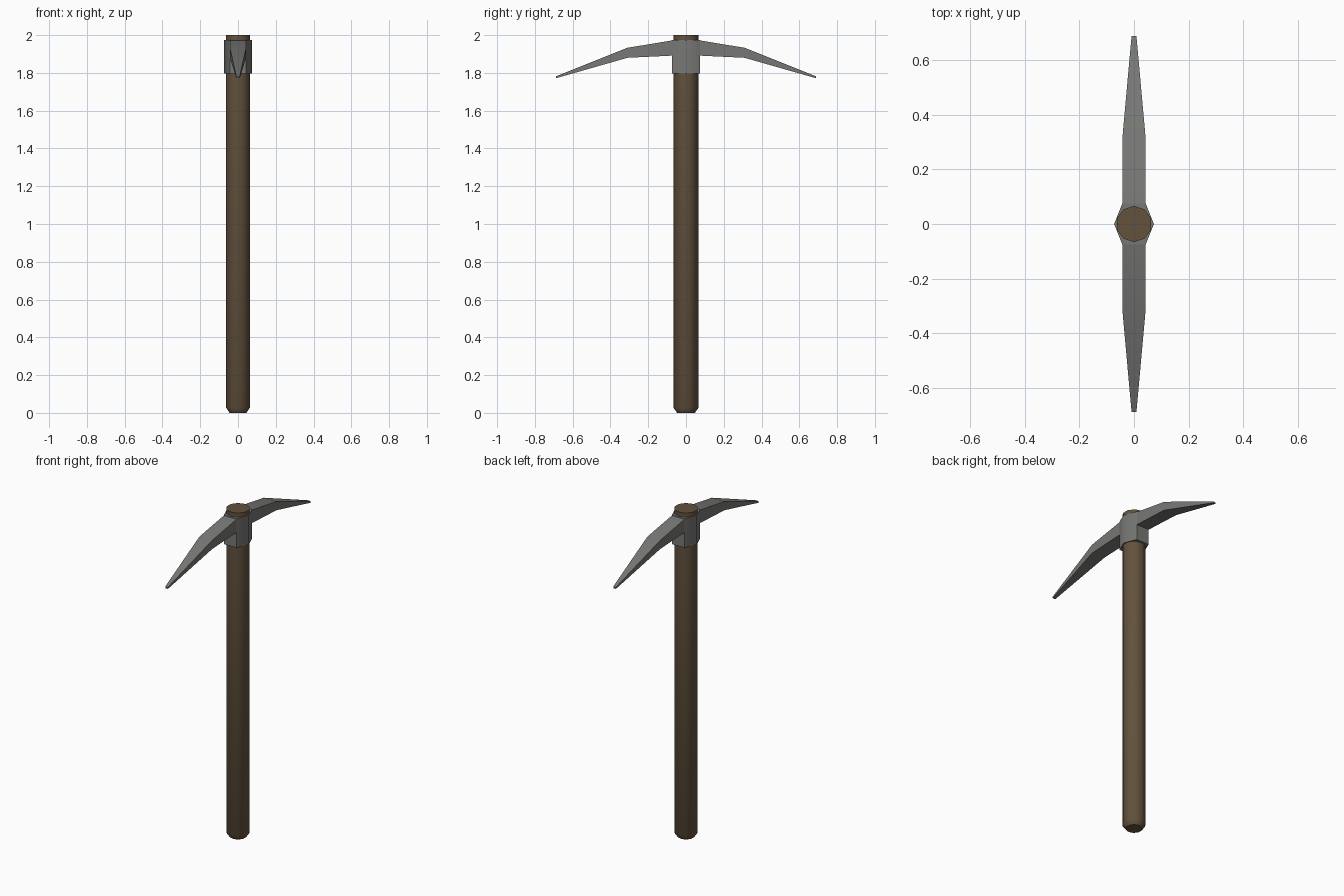
import bpy, bmesh, math

if "Cube" in bpy.data.objects:
    bpy.data.objects.remove(bpy.data.objects["Cube"])


def material(name, rgb):
    m = bpy.data.materials.new(name)
    m.diffuse_color = (*rgb, 1)
    m.use_nodes = True
    m.node_tree.nodes["Principled BSDF"].inputs["Base Color"].default_value = m.diffuse_color
    return m


wood = material("dark_wood", (0.125, 0.085, 0.047))
iron = material("grey_iron", (0.185, 0.19, 0.178))


def loft(name, rings, mat, angle=45):
    """Skin a list of equal-length point rings and cap both ends."""
    bm = bmesh.new()
    loops = [[bm.verts.new(p) for p in ring] for ring in rings]
    n = len(loops[0])
    for a, b in zip(loops, loops[1:]):
        for i in range(n):
            j = (i + 1) % n
            bm.faces.new((a[i], a[j], b[j], b[i]))
    bm.faces.new(loops[0])
    bm.faces.new(loops[-1])
    bmesh.ops.recalc_face_normals(bm, faces=bm.faces[:])
    me = bpy.data.meshes.new(name)
    bm.to_mesh(me)
    bm.free()
    ob = bpy.data.objects.new(name, me)
    bpy.context.collection.objects.link(ob)
    me.materials.append(mat)
    bpy.ops.object.select_all(action='DESELECT')
    ob.select_set(True)
    bpy.context.view_layer.objects.active = ob
    bpy.ops.object.shade_smooth_by_angle(angle=math.radians(angle))
    return ob


# handle: ten-sided shaft with a chamfered foot
def decagon(r, z):
    return [(r * math.sin(math.tau * i / 10), r * math.cos(math.tau * i / 10), z)
            for i in range(10)]


loft("handle", [decagon(r, z) for r, z in
                ((0.047, 0), (0.066, 0.027), (0.066, 2.0))], wood)

# collar: six-sided socket around the top of the handle
hexagon = [(0.073, 0), (0.043, 0.075), (-0.043, 0.075),
           (-0.073, 0), (-0.043, -0.075), (0.043, -0.075)]
loft("collar", [[(x, y, z) for x, y in hexagon] for z in (1.797, 1.975)], iron)

# pick arms: distance out, half width, bottom height, top height
sections = [(0.06, 0.043, 1.892, 1.974), (0.31, 0.043, 1.88, 1.933),
            (0.688, 0.009, 1.772, 1.782)]
for side, name in ((-1, "front_pick_arm"), (1, "back_pick_arm")):
    loft(name, [[(-w, side * y, lo), (w, side * y, lo), (w, side * y, hi), (-w, side * y, hi)]
                for y, w, lo, hi in sections], iron)
